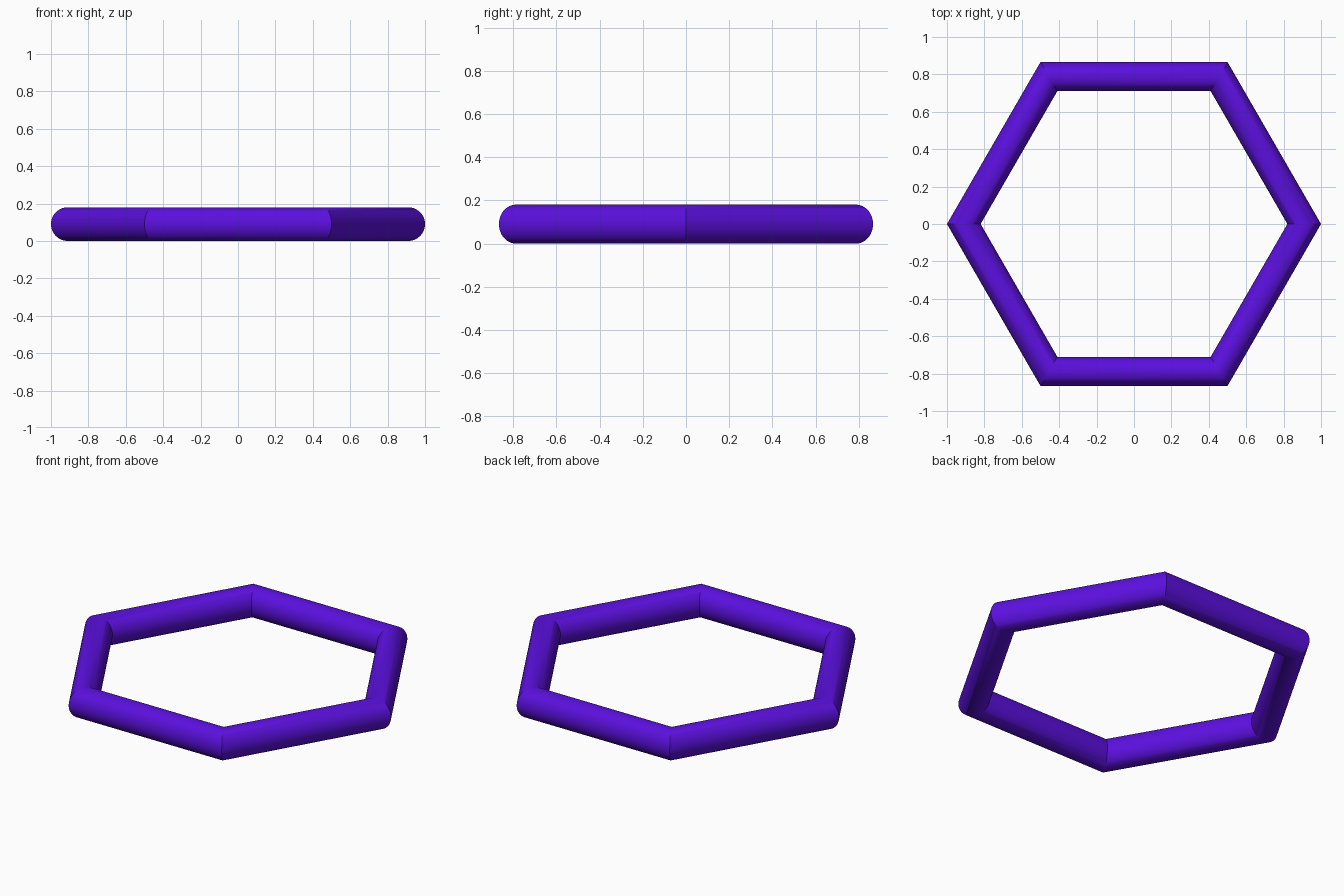
import bpy
import math

if "Cube" in bpy.data.objects:
    bpy.data.objects.remove(bpy.data.objects["Cube"])

# Hexagonal ring: a torus with six straight segments and a round tube
TUBE = 0.09
bpy.ops.mesh.primitive_torus_add(
    major_segments=6, minor_segments=48,
    major_radius=1.0 - TUBE, minor_radius=TUBE,
    location=(0, 0, TUBE))
ring = bpy.context.object
ring.name = "hexagonal_ring"

# Smooth tube, sharp mitred corners
bpy.ops.object.shade_smooth_by_angle(angle=math.radians(30))

# Violet colour
violet = bpy.data.materials.new("violet")
violet.diffuse_color = (0.105, 0.005, 0.73, 1)
violet.use_nodes = True
violet.node_tree.nodes["Principled BSDF"].inputs["Base Color"].default_value = violet.diffuse_color
ring.data.materials.append(violet)
